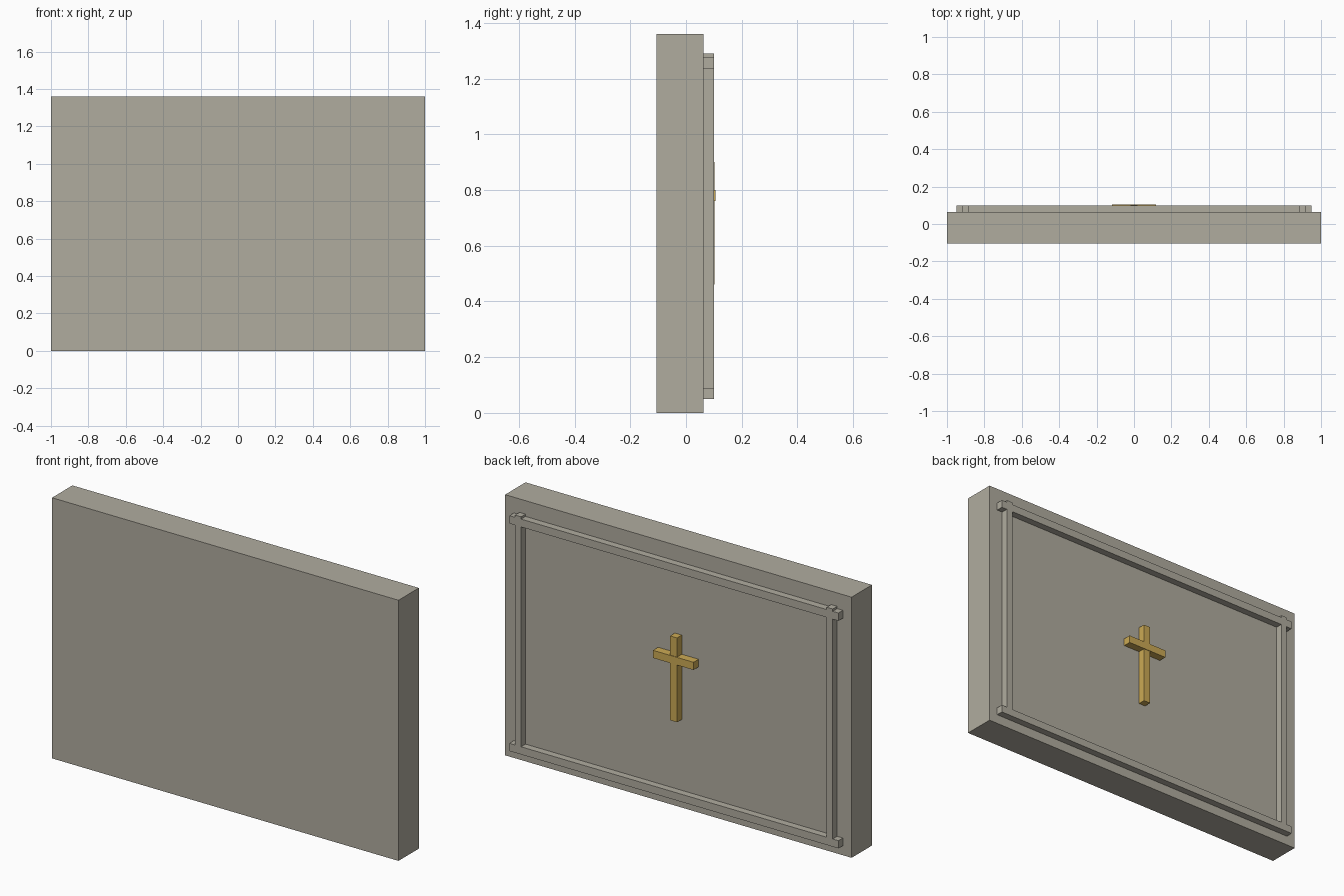
import bpy
import bmesh
from mathutils import Vector

if "Cube" in bpy.data.objects:
    bpy.data.objects.remove(bpy.data.objects["Cube"])


def material(name, color):
    m = bpy.data.materials.new(name)
    m.diffuse_color = (*color, 1)
    m.use_nodes = True
    m.node_tree.nodes["Principled BSDF"].inputs["Base Color"].default_value = m.diffuse_color
    return m


stone = material("warm grey stone", (0.434, 0.413, 0.347))
gold = material("muted gold", (0.60, 0.40, 0.09))


def box(name, x, y, z, mat):
    """Box given by its (min, max) range on each axis."""
    bm = bmesh.new()
    bmesh.ops.create_cube(bm, size=1)
    for v in bm.verts:
        v.co = Vector([r[0] if c < 0 else r[1] for c, r in zip(v.co, (x, y, z))])
    mesh = bpy.data.meshes.new(name)
    bm.to_mesh(mesh)
    bm.free()
    mesh.materials.append(mat)
    ob = bpy.data.objects.new(name, mesh)
    bpy.context.collection.objects.link(ob)
    return ob


FACE = 0.063          # rear face of the slab
RAIL = (FACE, 0.10)   # depth of the raised frame

# Main slab
box("slab", (-1, 1), (-0.105, FACE), (0, 1.36), stone)

# Raised frame: rails overrun the uprights at the corners
box("bottom_rail", (-0.95, 0.95), RAIL, (0.05, 0.09), stone)
box("top_rail", (-0.95, 0.95), RAIL, (1.237, 1.278), stone)
for side, x in (("left", (-0.917, -0.882)), ("right", (0.882, 0.917))):
    box(side + "_upright", x, RAIL, (0.05, 1.29), stone)

# Cross
box("cross_post", (-0.02, 0.02), (FACE, 0.102), (0.46, 0.90), gold)
box("cross_arm", (-0.117, 0.117), (FACE, 0.105), (0.76, 0.80), gold)
